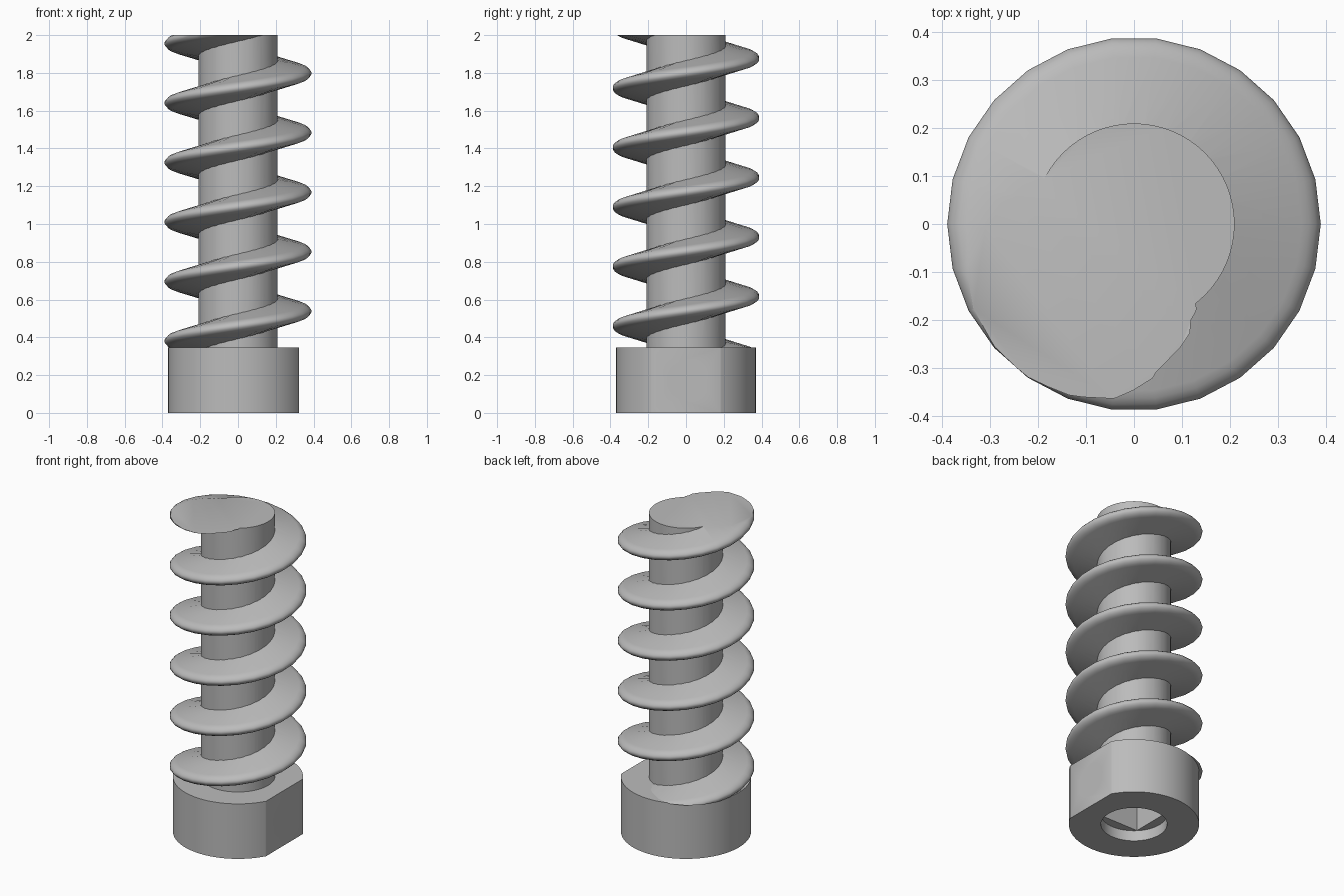
import bpy, bmesh
from math import pi, cos, sin
from mathutils import Vector, Matrix

old = bpy.data.objects.get("Cube")
if old:
    bpy.data.objects.remove(old, do_unlink=True)

HEAD_TOP, TOP = 0.345, 2.0
PITCH, START_Z, STEPS = 0.315, 0.538, 26

steel = bpy.data.materials.new("grey steel")
steel.use_nodes = True
steel.diffuse_color = (0.5, 0.5, 0.5, 1)
steel.node_tree.nodes["Principled BSDF"].inputs["Base Color"].default_value = (0.5, 0.5, 0.5, 1)


def make(name, bm):
    bmesh.ops.recalc_face_normals(bm, faces=bm.faces)
    mesh = bpy.data.meshes.new(name)
    bm.to_mesh(mesh)
    bm.free()
    ob = bpy.data.objects.new(name, mesh)
    mesh.materials.append(steel)
    bpy.context.collection.objects.link(ob)
    return ob


def cylinder(name, radius, low, high, sides=64, turn=None):
    bm = bmesh.new()
    bmesh.ops.create_cone(bm, cap_ends=True, segments=sides, radius1=radius, radius2=radius,
                          depth=high - low, matrix=Matrix.Translation((0, 0, (low + high) / 2)))
    if turn:
        bm.transform(turn)
    return make(name, bm)


def box(name, size, centre):
    bm = bmesh.new()
    bmesh.ops.create_cube(bm, size=1, matrix=Matrix.Translation(centre) @ Matrix.Diagonal((*size, 1)))
    return make(name, bm)


def combine(ob, tool, operation):
    mod = ob.modifiers.new(tool.name, "BOOLEAN")
    mod.operation, mod.solver, mod.object = operation, "EXACT", tool
    bpy.context.view_layer.objects.active = ob
    bpy.ops.object.modifier_apply(modifier=mod.name)
    bpy.data.objects.remove(tool, do_unlink=True)


def smooth(ob):
    bpy.ops.object.select_all(action="DESELECT")
    ob.select_set(True)
    bpy.context.view_layer.objects.active = ob
    bpy.ops.object.shade_smooth_by_angle(angle=0.65)


# Helical thread: tapered profile with a rounded tip, swept around z
half = [(0.17, 0.078), (0.35, 0.034), (0.366, 0.029), (0.379, 0.02), (0.387, 0.01)]
profile = half + [(0.39, 0)] + [(r, -z) for r, z in reversed(half)]
bm = bmesh.new()
rings = []
for i in range(-STEPS - 8, 5 * STEPS + 8):
    a = 2 * pi * i / STEPS
    z0 = START_Z + PITCH * i / STEPS
    rings.append([bm.verts.new((r * cos(a), r * sin(a), z0 + z)) for r, z in profile])
n = len(profile)
for a, b in zip(rings, rings[1:]):
    for j in range(n):
        k = (j + 1) % n
        bm.faces.new((a[j], a[k], b[k], b[j]))
bm.faces.new(rings[0])
bm.faces.new(rings[-1])
thread = make("thread", bm)

# Shaft core joined with the thread, then trimmed flat at both ends
shaft = cylinder("threaded_shaft", 0.21, 0.05, 2.35)
combine(shaft, thread, "UNION")
combine(shaft, box("top_trim", (2, 2, 1), (0, 0, TOP + 0.5)), "DIFFERENCE")
combine(shaft, box("bottom_trim", (2, 2, 1), (0, 0, HEAD_TOP - 0.502)), "DIFFERENCE")
smooth(shaft)

# Head with one flat side, a round recess, a square socket and a side hole
head = cylinder("drive_head", 0.37, 0, HEAD_TOP, 96)
combine(head, box("flat_cut", (1, 2, 2), (0.822, 0, 0)), "DIFFERENCE")
combine(head, cylinder("recess", 0.188, -0.1, 0.066), "DIFFERENCE")
combine(head, box("socket", (0.262, 0.262, 0.28), (0, 0, 0.17)), "DIFFERENCE")
side = Matrix.Translation((0, 0, 0.172)) @ Matrix.Rotation(pi / 2, 4, "Y")
combine(head, cylinder("side_hole", 0.103, 0.05, 0.6, 48, side), "DIFFERENCE")
smooth(head)
